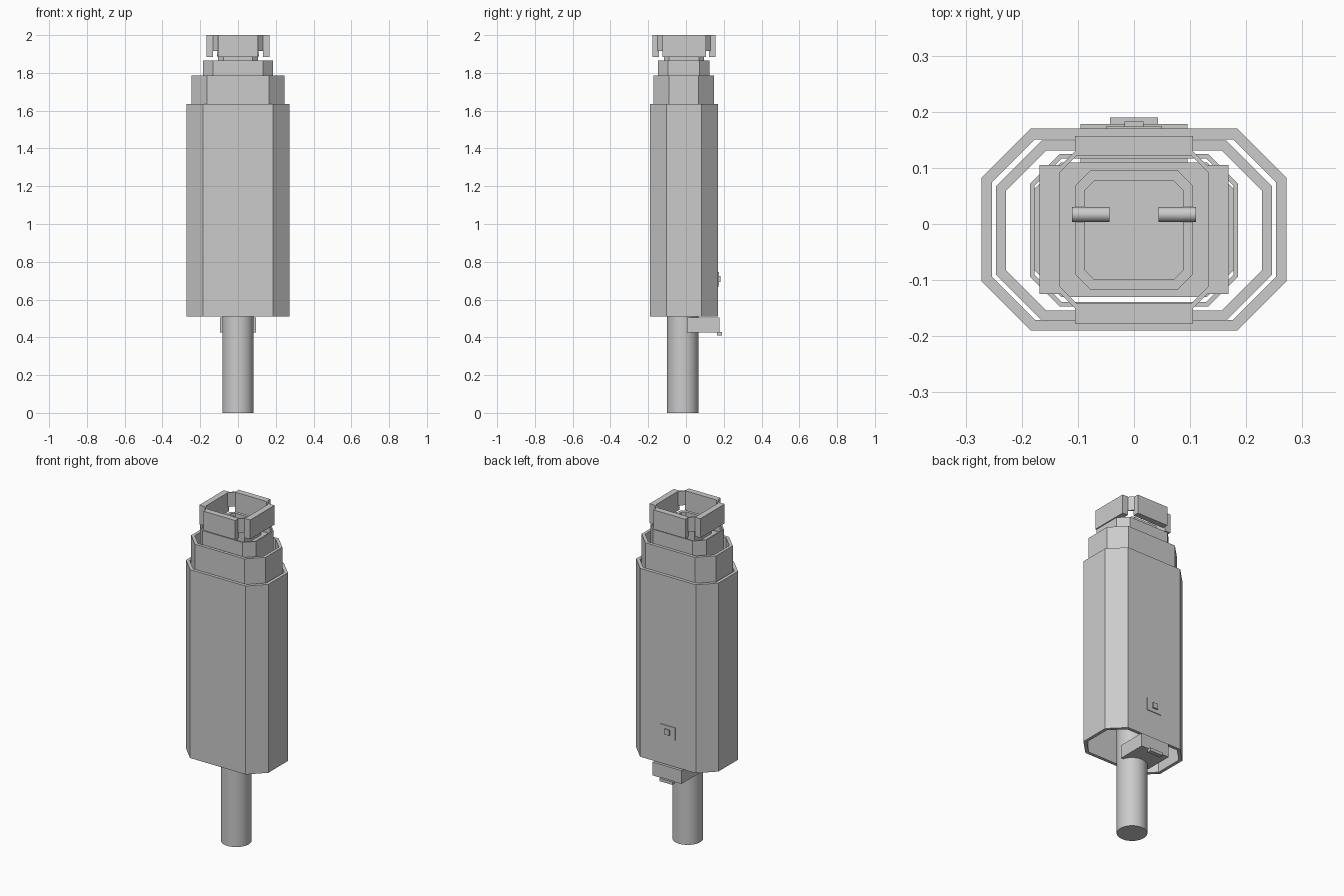
import bpy, bmesh, math

if "Cube" in bpy.data.objects:
    bpy.data.objects.remove(bpy.data.objects["Cube"])

grey = bpy.data.materials.new("plain_grey")
grey.diffuse_color = (0.6, 0.6, 0.6, 1)
grey.use_nodes = True
grey.node_tree.nodes["Principled BSDF"].inputs["Base Color"].default_value = grey.diffuse_color


def finish(name, bm):
    bmesh.ops.recalc_face_normals(bm, faces=bm.faces)
    me = bpy.data.meshes.new(name)
    bm.to_mesh(me)
    bm.free()
    me.materials.append(grey)
    ob = bpy.data.objects.new(name, me)
    bpy.context.collection.objects.link(ob)
    return ob


def octagon(hx, y0, y1, c):
    return [(-hx + c, y0), (hx - c, y0), (hx, y0 + c), (hx, y1 - c),
            (hx - c, y1), (-hx + c, y1), (-hx, y1 - c), (-hx, y0 + c)]


def tube(name, hx, y0, y1, c, t, z0, z1):
    """Open chamfered sleeve with wall thickness t."""
    bm = bmesh.new()
    outer = octagon(hx, y0, y1, c)
    inner = octagon(hx - t, y0 + t, y1 - t, c - t * (2 - math.sqrt(2)))
    loops = [[bm.verts.new((x, y, z)) for x, y in pts]
             for pts, z in ((outer, z0), (outer, z1), (inner, z1), (inner, z0))]
    for k in range(4):
        a, b = loops[k], loops[(k + 1) % 4]
        for i in range(8):
            j = (i + 1) % 8
            bm.faces.new((a[i], a[j], b[j], b[i]))
    return finish(name, bm)


def plate(name, pts, z0, z1):
    """Solid slab from an outline."""
    bm = bmesh.new()
    f = bm.faces.new([bm.verts.new((x, y, z0)) for x, y in pts])
    r = bmesh.ops.extrude_face_region(bm, geom=[f])
    for v in r["geom"]:
        if isinstance(v, bmesh.types.BMVert):
            v.co.z = z1
    return finish(name, bm)


def box(name, x0, x1, y0, y1, z0, z1):
    return plate(name, [(x0, y0), (x1, y0), (x1, y1), (x0, y1)], z0, z1)


def rod(name, r, depth, loc, rot=(0, 0, 0), n=32):
    bpy.ops.mesh.primitive_cylinder_add(vertices=n, radius=r, depth=depth,
                                        location=loc, rotation=rot)
    ob = bpy.context.object
    ob.name = name
    ob.data.materials.append(grey)
    bpy.ops.object.shade_smooth_by_angle(angle=math.radians(35))


# Stepped housing sleeves
tube("main_housing", 0.272, -0.19, 0.17, 0.088, 0.019, 0.51, 1.635)
tube("upper_sleeve", 0.246, -0.172, 0.149, 0.082, 0.018, 1.55, 1.785)
tube("collar", 0.185, -0.147, 0.125, 0.053, 0.008, 1.72, 1.865)
plate("collar_floor", octagon(0.18, -0.13, 0.11, 0.05), 1.80, 1.82)
tube("neck", 0.105, -0.117, 0.095, 0.027, 0.018, 1.81, 1.9)

# Cap: four plates joined by a shallow chamfered ring
tube("cap_ring", 0.14, -0.15, 0.13, 0.035, 0.008, 1.915, 2.0)
box("cap_front", -0.105, 0.105, -0.177, -0.142, 1.885, 2.0)
box("cap_back", -0.105, 0.105, 0.121, 0.157, 1.885, 2.0)
for s, side in ((1, "right"), (-1, "left")):
    xs = sorted((s * 0.132, s * 0.168))
    box("cap_" + side, xs[0], xs[1], -0.125, 0.105, 1.885, 2.0)
    rod("pin_" + side, 0.013, 0.067, (s * 0.077, 0.017, 1.9),
        (0, math.pi / 2, 0), 24)

# Pole
rod("pole", 0.083, 1.75, (0, -0.017, 0.875), n=48)

# Latch below the housing
box("latch", -0.095, 0.095, 0.005, 0.178, 0.425, 0.505)
box("latch_lip", -0.043, 0.043, 0.165, 0.19, 0.41, 0.428)

# Button on the back
box("button_plate", -0.05, 0.05, 0.165, 0.174, 0.67, 0.745)
box("button", -0.017, 0.017, 0.17, 0.183, 0.693, 0.725)
